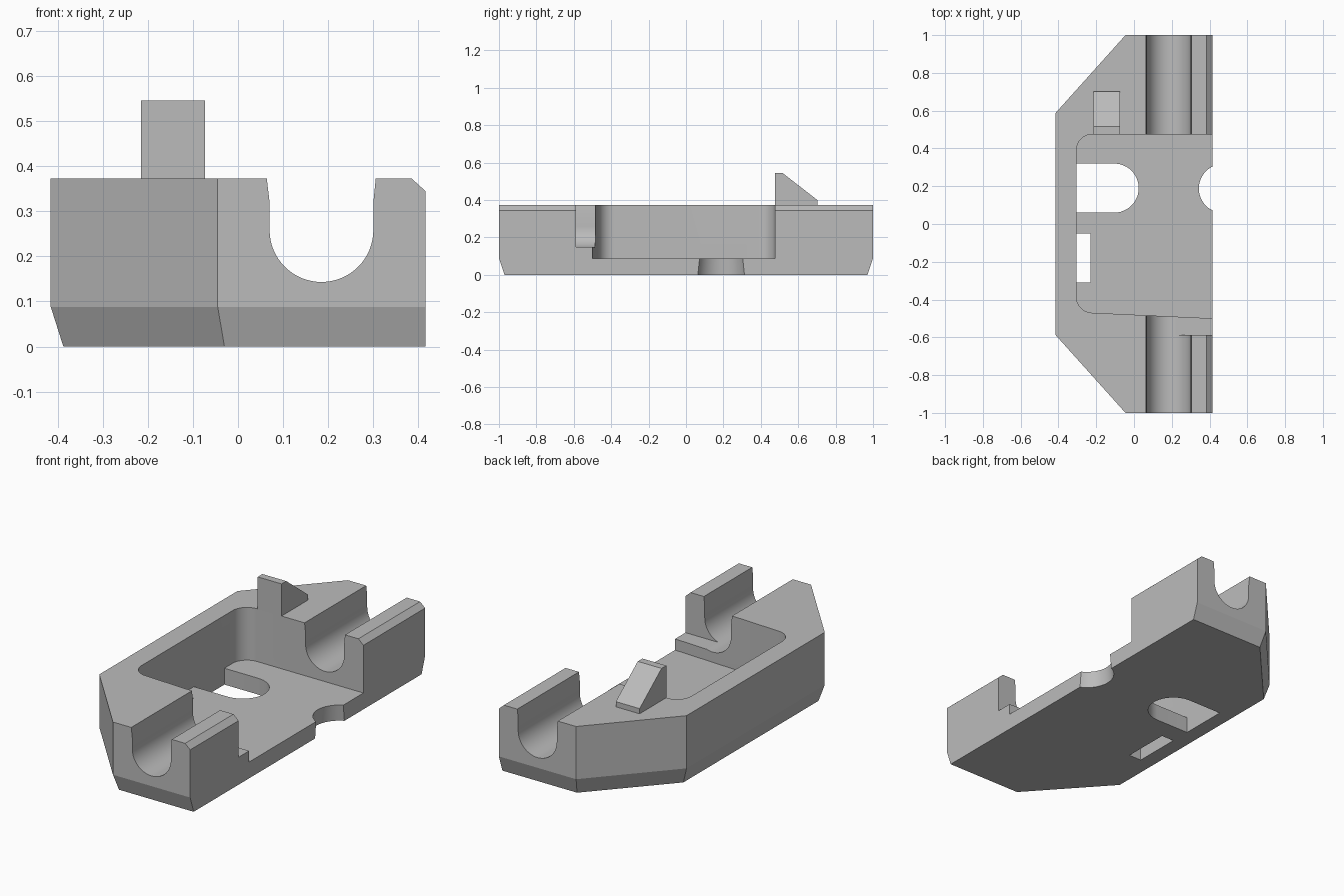
import bpy
import bmesh
from math import cos, sin, pi, radians
from mathutils import Vector

if "Cube" in bpy.data.objects:
    bpy.data.objects.remove(bpy.data.objects["Cube"], do_unlink=True)

grey = bpy.data.materials.new("plain grey")
grey.use_nodes = True
grey.diffuse_color = (0.5, 0.5, 0.5, 1)
grey.node_tree.nodes["Principled BSDF"].inputs["Base Color"].default_value = grey.diffuse_color

TOP, FLOOR = 0.372, 0.088
WALL, EDGE = -0.305, 0.415


def arc(cx, cy, r, start, end, steps=24):
    """Points along an arc, angles in degrees."""
    angles = [radians(start + (end - start) * i / steps) for i in range(steps + 1)]
    return [(cx + r * cos(a), cy + r * sin(a)) for a in angles]


def loft(name, rings):
    """Closed solid through rings of 3D points."""
    bm = bmesh.new()
    loops = [[bm.verts.new(p) for p in ring] for ring in rings]
    n = len(loops[0])
    for a, b in zip(loops, loops[1:]):
        for i in range(n):
            j = (i + 1) % n
            bm.faces.new((a[i], a[j], b[j], b[i]))
    bm.faces.new(loops[0][::-1])
    bm.faces.new(loops[-1])
    bmesh.ops.recalc_face_normals(bm, faces=bm.faces)
    mesh = bpy.data.meshes.new(name)
    bm.to_mesh(mesh)
    bm.free()
    mesh.materials.append(grey)
    obj = bpy.data.objects.new(name, mesh)
    bpy.context.collection.objects.link(obj)
    return obj


def prism(name, profile, axis, low, high):
    """Extrude a profile along x (yz profile), y (xz) or z (xy)."""
    place = {"x": lambda p, d: Vector((d, p[0], p[1])),
             "y": lambda p, d: Vector((p[0], d, p[1])),
             "z": lambda p, d: Vector((p[0], p[1], d))}[axis]
    return loft(name, [[place(p, d) for p in profile] for d in (low, high)])


def box_profile(a0, a1, b0, b1):
    return [(a0, b0), (a1, b0), (a1, b1), (a0, b1)]


def cut(target, cutter):
    cutter.hide_render = True
    mod = target.modifiers.new("cut", "BOOLEAN")
    mod.operation, mod.solver, mod.object = "DIFFERENCE", "EXACT", cutter
    bpy.context.view_layer.objects.active = target
    bpy.ops.object.modifier_apply(modifier=mod.name)
    bpy.data.objects.remove(cutter, do_unlink=True)


# Body: clipped-corner block, tapering in near the bottom
outline = [(-0.415, -0.588), (-0.045, -1), (EDGE, -1), (EDGE, 1), (-0.045, 1), (-0.415, 0.588)]
base = [(-0.387, -0.575), (-0.03, -0.97), (EDGE, -0.97), (EDGE, 0.97), (-0.03, 0.97), (-0.387, 0.575)]
body = loft("body", [[(x, y, z) for x, y in ring]
                     for ring, z in ((base, 0), (outline, FLOOR), (outline, TOP))])

# Bevel along the open side's top edge
cut(body, prism("bevel_cutter", [(0.385, TOP), (0.385, 0.5), (0.5, 0.5), (0.5, 0.268)], "y", -1.2, 1.2))

# Lengthwise round-bottomed channel
channel = [(0.058, 0.42), (0.07, 0.32)] + arc(0.185, 0.258, 0.115, 180, 360, 32) + [(0.3, 0.32), (0.31, 0.42)]
cut(body, prism("channel_cutter", channel, "y", -1.2, 1.2))

# Central pocket with rounded inner corners, open on one side
pocket = ([(0.6, 0.475)] + arc(-0.22, 0.39, 0.085, 90, 180, 12)
          + arc(-0.22, -0.385, 0.085, 180, 268, 12) + [(0.6, -0.508)])
cut(body, prism("pocket_cutter", pocket, "z", FLOOR, 0.6))

# Notch through the outer channel wall
cut(body, prism("notch_cutter", box_profile(0.19, 0.6, -0.588, -0.45), "z", 0.148, 0.6))

# Floor openings: rounded slot, narrow slot, tapered edge recess
slot = [(WALL, 0.06)] + arc(-0.105, 0.19, 0.13, -90, 90) + [(WALL, 0.32)]
cut(body, prism("slot_cutter", slot, "z", -0.1, 0.15))
cut(body, prism("narrow_slot_cutter", box_profile(WALL, -0.23, -0.31, -0.05), "z", -0.1, 0.15))
recess = [[(x, y, z) for x, y in arc(0.472, 0.188, r, 0, 352.5, 47)]
          for r, z in ((0.142, -0.05), (0.129, FLOOR), (0.129, 0.15))]
cut(body, loft("recess_cutter", recess))

# Wedge catch standing on the back deck
catch = prism("catch", [(0.475, TOP), (0.475, 0.545), (0.515, 0.545), (0.702, 0.4), (0.702, TOP)],
              "x", -0.215, -0.073)

for obj in (body, catch):
    bpy.ops.object.select_all(action="DESELECT")
    obj.select_set(True)
    bpy.context.view_layer.objects.active = obj
    bpy.ops.object.shade_smooth_by_angle(angle=radians(15))
